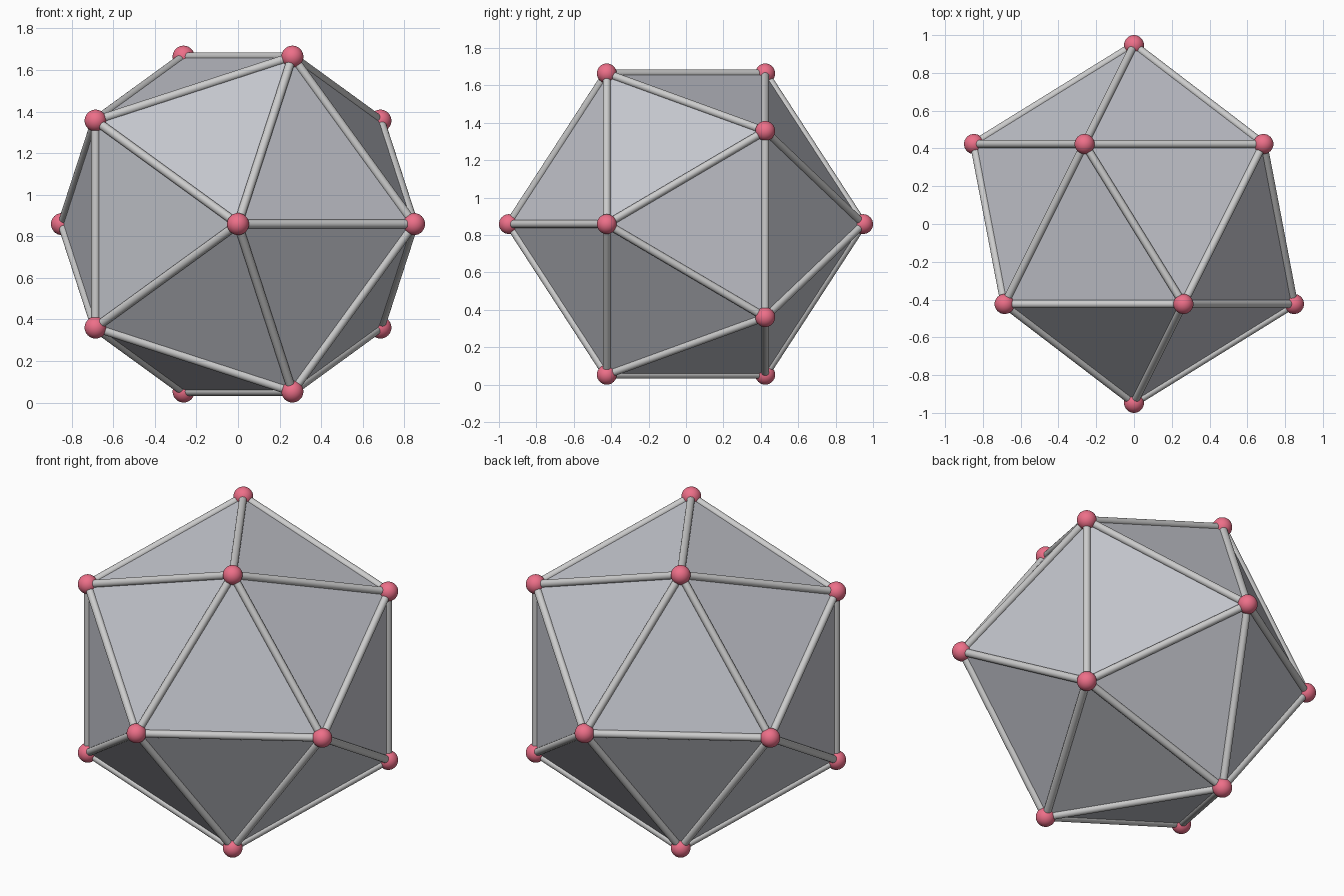
import bpy, bmesh, math
from mathutils import Vector, Matrix

if "Cube" in bpy.data.objects:
    bpy.data.objects.remove(bpy.data.objects["Cube"])

BALL_R = 0.053
ROD_R = 0.021
R = 1.0 - BALL_R                      # centre to corner
RING_R = R * 2 / math.sqrt(5)
RING_Y = R / math.sqrt(5)
ZC = RING_R * math.sin(math.radians(72)) + BALL_R


def material(name, color):
    mat = bpy.data.materials.new(name)
    mat.diffuse_color = (*color, 1)
    mat.use_nodes = True
    mat.node_tree.nodes["Principled BSDF"].inputs["Base Color"].default_value = mat.diffuse_color
    return mat


def add_object(name, bm, mat, smooth):
    mesh = bpy.data.meshes.new(name)
    for f in bm.faces:
        f.smooth = smooth
    bm.to_mesh(mesh)
    bm.free()
    mesh.materials.append(mat)
    obj = bpy.data.objects.new(name, mesh)
    bpy.context.collection.objects.link(obj)
    return obj


# Corners: front and back tips plus two opposed five-point rings
corners = []
for s in (-1, 1):
    corners.append(Vector((0, s * R, ZC)))
    for i in range(5):
        a = math.radians(72 * i)
        corners.append(Vector((-s * RING_R * math.cos(a), s * RING_Y,
                               ZC + RING_R * math.sin(a))))

# Flat triangular panels
bm = bmesh.new()
for c in corners:
    bm.verts.new(c)
bmesh.ops.convex_hull(bm, input=bm.verts[:])
bmesh.ops.recalc_face_normals(bm, faces=bm.faces[:])
edges = [(e.verts[0].co.copy(), e.verts[1].co.copy()) for e in bm.edges]
add_object("panels", bm, material("panel_grey", (0.55, 0.56, 0.61)), False)

# Round rod along every edge
bm = bmesh.new()
for a, b in edges:
    d = b - a
    place = Matrix.Translation((a + b) / 2) @ d.to_track_quat('Z', 'Y').to_matrix().to_4x4()
    bmesh.ops.create_cone(bm, cap_ends=False, segments=20, radius1=ROD_R,
                          radius2=ROD_R, depth=d.length, matrix=place)
add_object("edge_rods", bm, material("rod_grey", (0.75, 0.76, 0.78)), True)

# Ball on every corner
bm = bmesh.new()
for c in corners:
    bmesh.ops.create_uvsphere(bm, u_segments=32, v_segments=16, radius=BALL_R,
                              matrix=Matrix.Translation(c))
add_object("corner_balls", bm, material("ball_red", (0.85, 0.16, 0.25)), True)
